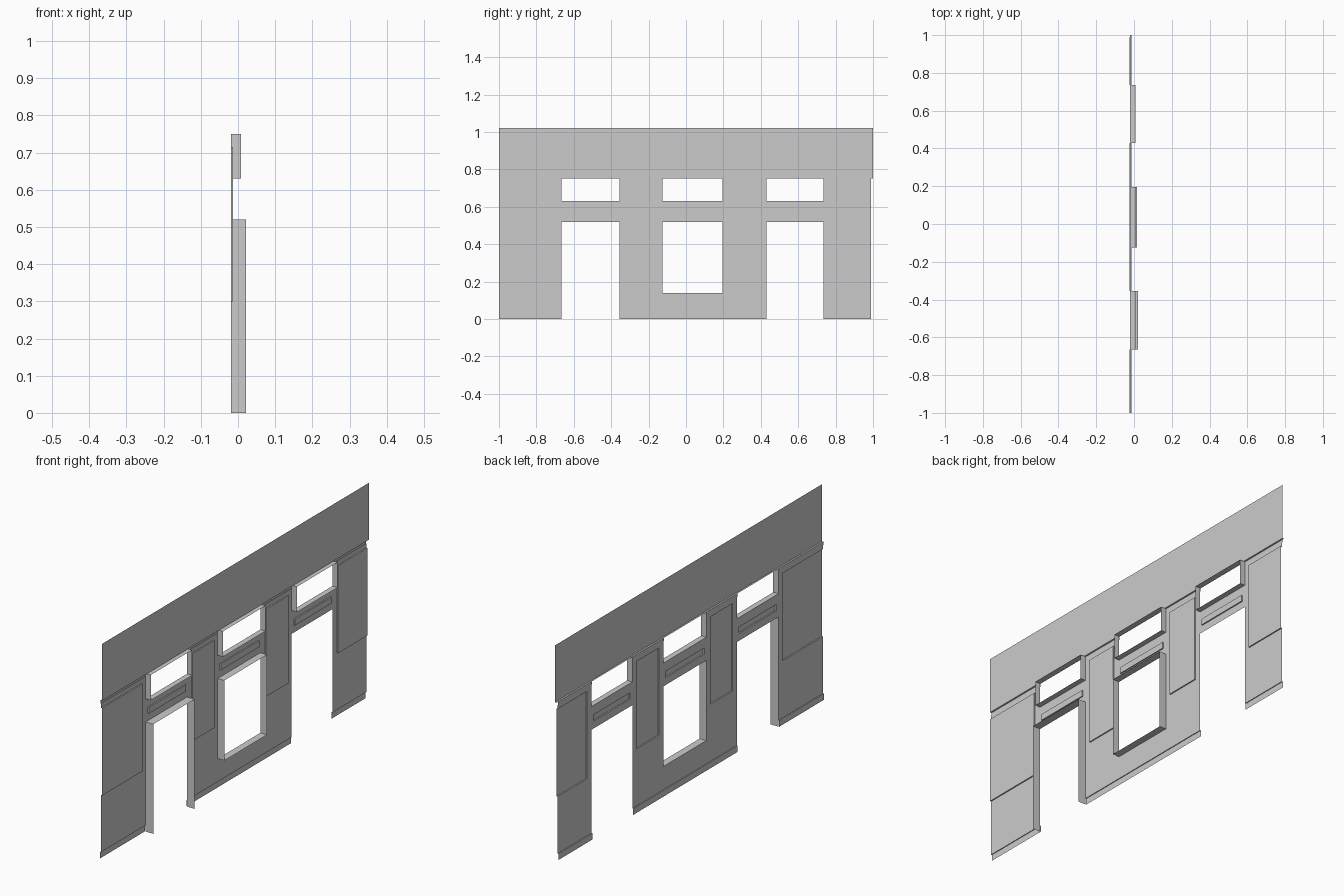
import bpy

cube = bpy.data.objects.get("Cube")
if cube:
    bpy.data.objects.remove(cube, do_unlink=True)

plaster = bpy.data.materials.new("light_grey_plaster")
plaster.use_nodes = True
GREY = (0.6, 0.6, 0.6, 1)
plaster.diffuse_color = GREY
plaster.node_tree.nodes["Principled BSDF"].inputs["Base Color"].default_value = GREY

# Depths of the sheet along x
WALL, RAISED, BASE, BAND = -0.019, -0.013, -0.023, -0.021
TOP, HEAD, SILL, DOOR = 1.02, 0.75, 0.63, 0.52
START, END = -1.0, 0.99
OPENINGS = [(-0.665, -0.355), (-0.125, 0.195), (0.43, 0.735)]


def make(name, quads):
    verts = [p for q in quads for p in q]
    faces = [range(i, i + 4) for i in range(0, len(verts), 4)]
    mesh = bpy.data.meshes.new(name)
    mesh.from_pydata(verts, [], [tuple(f) for f in faces])
    mesh.materials.append(plaster)
    obj = bpy.data.objects.new(name, mesh)
    bpy.context.collection.objects.link(obj)


def relief(name, y0, y1, z0, z1, patches=()):
    """Thin sheet facing +x; each patch (y0, y1, z0, z1, depth) is stepped in or out."""
    ys = sorted({y0, y1, *[v for p in patches for v in p[:2]]})
    zs = sorted({z0, z1, *[v for p in patches for v in p[2:4]]})

    def depth(i, j):
        y, z = (ys[i] + ys[i + 1]) / 2, (zs[j] + zs[j + 1]) / 2
        for a, b, c, d, x in patches:
            if a < y < b and c < z < d:
                return x
        return WALL

    quads = []
    for i in range(len(ys) - 1):
        for j in range(len(zs) - 1):
            x, a, b, c, d = depth(i, j), ys[i], ys[i + 1], zs[j], zs[j + 1]
            quads.append([(x, a, c), (x, b, c), (x, b, d), (x, a, d)])
            # Ledges between neighbouring depths
            if i + 2 < len(ys) and depth(i + 1, j) != x:
                n = depth(i + 1, j)
                quads.append([(x, b, c), (n, b, c), (n, b, d), (x, b, d)])
            if j + 2 < len(zs) and depth(i, j + 1) != x:
                n = depth(i, j + 1)
                quads.append([(x, a, d), (x, b, d), (n, b, d), (n, a, d)])
    make(name, quads)


def reveal(name, y0, y1, z0, z1, front, sill=True):
    """Open lining around an opening."""
    loop = [(y0, z0), (y0, z1), (y1, z1), (y1, z0)]
    sides = list(zip(loop, loop[1:] + loop[:1]))
    if not sill:
        sides.pop()
    make(name, [[(WALL, *a), (front, *a), (front, *b), (WALL, *b)] for a, b in sides])


# Upper wall and the ledge where it meets the band below
relief("upper_wall", START, 1.0, HEAD, TOP, [(START, 1.0, HEAD, TOP, RAISED)])
make("upper_wall_ledge", [[(BAND, START, HEAD), (RAISED, START, HEAD),
                           (RAISED, 1.0, HEAD), (BAND, 1.0, HEAD)]])

# Piers with skirting, panel and top band
edges = [START] + [v for o in OPENINGS for v in o] + [END]
for k in range(4):
    a, b = edges[2 * k], edges[2 * k + 1]
    left = a if k == 0 else a + 0.033
    right = b if k == 3 else b - 0.033
    relief(f"pier_{k + 1}", a, b, 0, HEAD, [
        (a, b, 0, 0.03, BASE),
        (left, right, 0.3, 0.715, RAISED),
        (a, b, 0.735, HEAD, BAND)])

# Cross rails with narrow panels, and transom linings
for k, (a, b) in enumerate(OPENINGS):
    relief(f"cross_rail_{k + 1}", a, b, DOOR, SILL,
           [(a + 0.015, b - 0.015, 0.555, 0.585, RAISED)])
    reveal(f"transom_lining_{k + 1}", a, b, SILL, HEAD, 0.008)

# Window apron, window lining and door lining
a, b = OPENINGS[1]
relief("window_apron", a, b, 0, 0.14, [(a, b, 0, 0.03, BASE)])
reveal("window_lining", a, b, 0.14, DOOR, 0.016)
reveal("door_lining", *OPENINGS[0], 0, DOOR, 0.021, sill=False)
